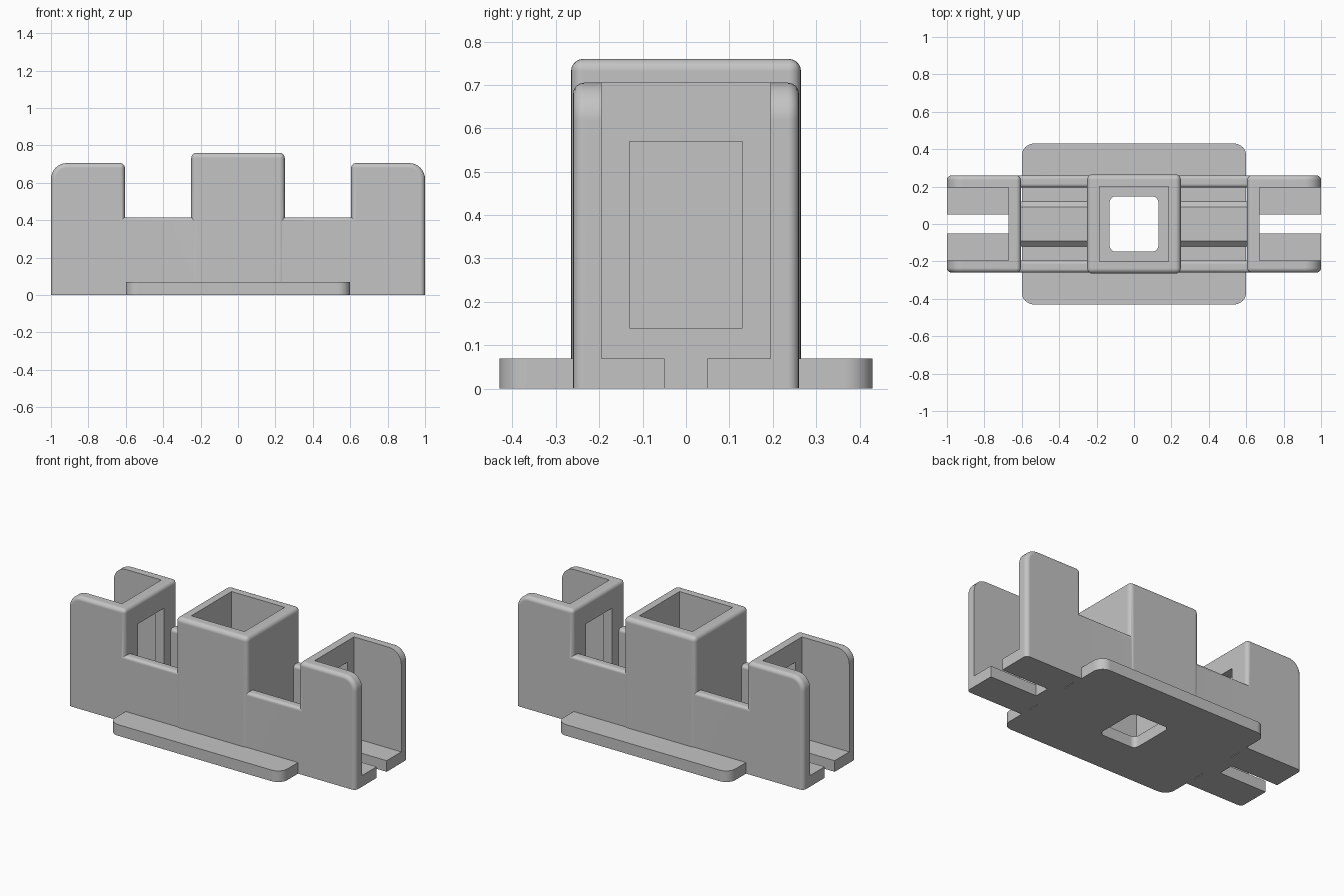
import bpy
import bmesh
from math import radians
from mathutils import Vector

cube = bpy.data.objects.get("Cube")
if cube:
    bpy.data.objects.remove(cube, do_unlink=True)

grey = bpy.data.materials.new("plain_grey")
grey.use_nodes = True
grey.diffuse_color = (0.55, 0.55, 0.55, 1)
grey.node_tree.nodes["Principled BSDF"].inputs["Base Color"].default_value = (0.55, 0.55, 0.55, 1)


def box(name, lo, hi, *bevels):
    """Box from corner to corner; each bevel is (edge test, radius, segments)."""
    lo, hi = Vector(lo), Vector(hi)
    bm = bmesh.new()
    bmesh.ops.create_cube(bm, size=1)
    for v in bm.verts:
        v.co = (lo + hi) / 2 + v.co * (hi - lo)
    for test, radius, segments in bevels:
        edges = [e for e in bm.edges
                 if e.calc_face_angle(0) > radians(40) and test(e.verts[0].co, e.verts[1].co)]
        bmesh.ops.bevel(bm, geom=edges, offset=radius, segments=segments,
                        profile=0.5, affect='EDGES')
    bmesh.ops.recalc_face_normals(bm, faces=bm.faces)
    mesh = bpy.data.meshes.new(name)
    bm.to_mesh(mesh)
    bm.free()
    mesh.materials.append(grey)
    obj = bpy.data.objects.new(name, mesh)
    bpy.context.collection.objects.link(obj)
    return obj


def combine(target, other, operation):
    """Boolean the other solid into the target and remove it."""
    mod = target.modifiers.new(operation, 'BOOLEAN')
    mod.operation = operation
    mod.solver = 'EXACT'
    mod.object = other
    bpy.ops.object.modifier_apply(modifier=mod.name)
    bpy.data.objects.remove(other, do_unlink=True)


# Edge choices
def upright(a, b):
    return abs(a.z - b.z) > 0.01 and (a.xy - b.xy).length < 0.001


def not_bottom(a, b):
    return max(a.z, b.z) > 0.001


def long_top(a, b):
    return min(a.z, b.z) > 0.05 and abs(a.x - b.x) > 0.5


# Base plate carries everything else
housing = box("bracket_housing", (-0.6, -0.43, 0), (0.6, 0.43, 0.07), (upright, 0.065, 8))
bpy.context.view_layer.objects.active = housing
housing.select_set(True)

solids, cutters = [], []

# Low side walls and the chamfered ridge between them
for side in (-1, 1):
    y0, y1 = sorted((side * 0.195, side * 0.26))
    solids.append(box("side_wall", (-0.65, y0, 0), (0.65, y1, 0.415), (long_top, 0.02, 5)))
solids.append(box("channel_ridge", (-0.65, -0.12, 0), (0.65, 0.12, 0.10), (long_top, 0.03, 1)))

# Open end bays, with floor slot and window
for side in (-1, 1):
    def outer_top(a, b):
        return min(a.z, b.z) > 0.6 and min(a.x * side, b.x * side) > 0.99

    def span(name, x0, x1, y, z0, z1, *bevels):
        xa, xb = sorted((side * x0, side * x1))
        return box(name, (xa, -y, z0), (xb, y, z1), *bevels)

    solids.append(span("end_bay", 0.605, 1.0, 0.26, 0, 0.705,
                       (outer_top, 0.085, 8), (not_bottom, 0.025, 5)))
    cutters.append(span("bay_hollow", 0.67, 1.2, 0.195, 0.07, 1))
    cutters.append(span("floor_slot", 0.67, 1.2, 0.05, -0.1, 0.2))
    cutters.append(span("wall_window", 0.5, 0.75, 0.13, 0.14, 0.57))

# Central square tower and its stepped through hole
solids.append(box("tower", (-0.25, -0.265, 0), (0.25, 0.265, 0.76), (not_bottom, 0.028, 5)))
cutters.append(box("tower_hollow", (-0.185, -0.2, 0.07), (0.185, 0.2, 1)))
cutters.append(box("base_hole", (-0.13, -0.147, -0.1), (0.13, 0.147, 0.2), (upright, 0.03, 6)))

for solid in solids:
    combine(housing, solid, 'UNION')
for cutter in cutters:
    cutter.hide_render = True
    combine(housing, cutter, 'DIFFERENCE')

# One material slot, smooth rounded edges and clean flat faces
housing.data.materials.clear()
housing.data.materials.append(grey)
for face in housing.data.polygons:
    face.material_index = 0
bpy.ops.object.shade_smooth_by_angle(angle=radians(35))
weighted = housing.modifiers.new("flat_faces", 'WEIGHTED_NORMAL')
weighted.keep_sharp = True
